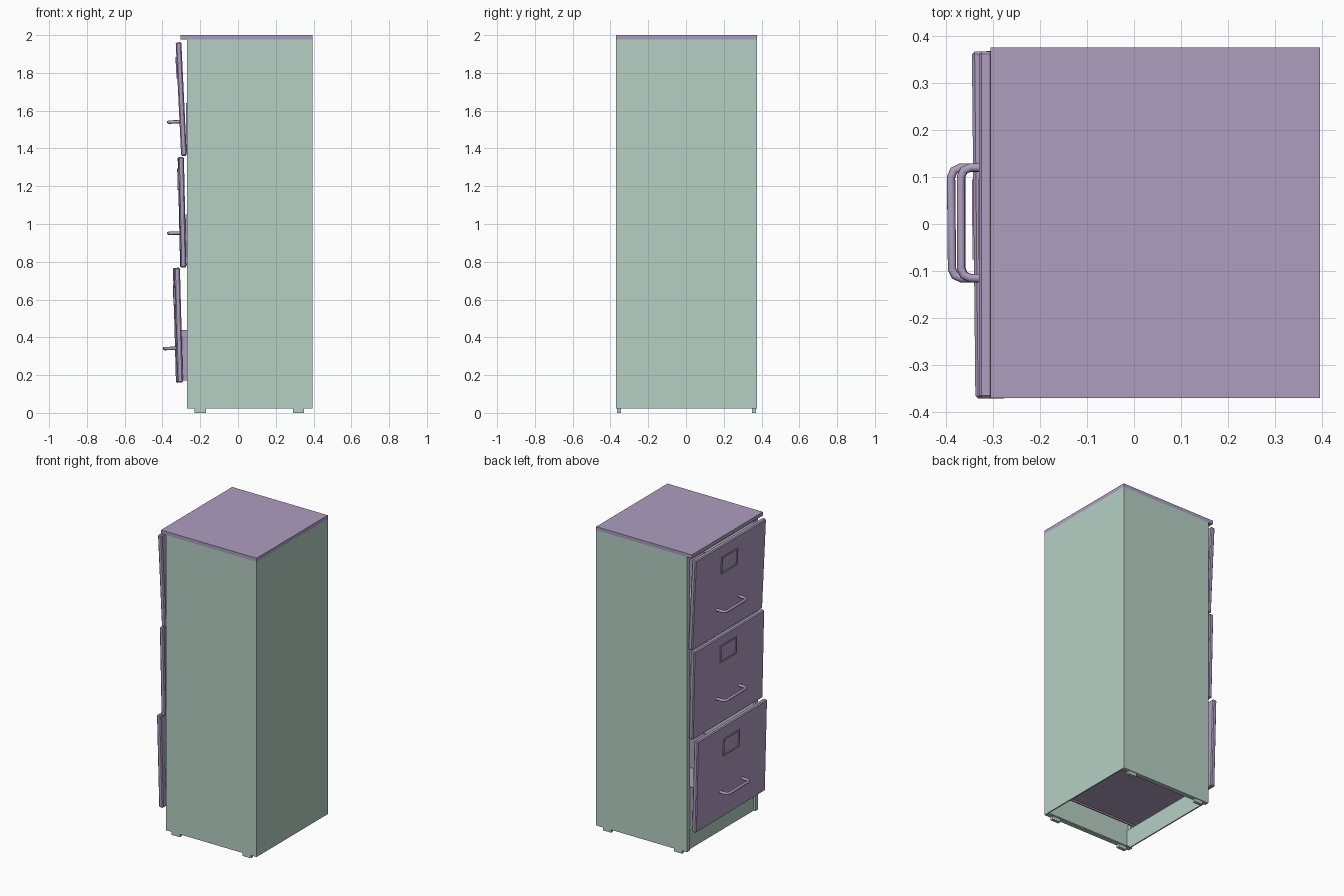
import bpy, bmesh, math
from mathutils import Matrix, Vector

if "Cube" in bpy.data.objects:
    bpy.data.objects.remove(bpy.data.objects["Cube"])


def material(name, color):
    m = bpy.data.materials.new(name)
    m.diffuse_color = color
    m.use_nodes = True
    m.node_tree.nodes["Principled BSDF"].inputs["Base Color"].default_value = m.diffuse_color
    return m


GREEN = material("pale_green", (0.46, 0.63, 0.55, 1))
PURPLE = material("dusty_purple", (0.42, 0.34, 0.52, 1))


def box(name, x, y, z, mat, bevel=0, matrix=None):
    """Box from (min, max) ranges, optionally bevelled and placed by a matrix."""
    bm = bmesh.new()
    bmesh.ops.create_cube(bm, size=1)
    for v in bm.verts:
        v.co = Vector([(r[0] + r[1]) / 2 + c * (r[1] - r[0])
                       for r, c in zip((x, y, z), v.co)])
    me = bpy.data.meshes.new(name)
    bm.to_mesh(me)
    bm.free()
    me.materials.append(mat)
    ob = bpy.data.objects.new(name, me)
    bpy.context.collection.objects.link(ob)
    if matrix:
        ob.matrix_world = matrix
    if bevel:
        mod = ob.modifiers.new("bevel", 'BEVEL')
        mod.width = bevel
        mod.segments = 1
    return ob


def tube(name, points, radius, mat, matrix):
    """Bent round bar through points."""
    cu = bpy.data.curves.new(name, 'CURVE')
    cu.dimensions = '3D'
    cu.bevel_depth = radius
    cu.bevel_resolution = 2
    cu.use_fill_caps = True
    sp = cu.splines.new('POLY')
    sp.points.add(len(points) - 1)
    for p, co in zip(sp.points, points):
        p.co = (*co, 1)
    cu.materials.append(mat)
    ob = bpy.data.objects.new(name, cu)
    bpy.context.collection.objects.link(ob)
    ob.matrix_world = matrix


# Cabinet shell: open at the bottom and at the drawer side (-x)
X0, X1, Y0, Y1, Z0, Z1, T = -0.27, 0.395, -0.37, 0.375, 0.022, 1.976, 0.008
box("side_panel_front", (X0, X1), (Y0, Y0 + T), (Z0, Z1), GREEN)
box("side_panel_rear", (X0, X1), (Y1 - T, Y1), (Z0, Z1), GREEN)
box("back_panel", (X1 - T, X1), (Y0 + T, Y1 - T), (Z0, Z1), GREEN)
box("kick_plate", (X0 + 0.012, X0 + 0.02), (Y0 + T, Y1 - T), (Z0, 0.15), GREEN)
box("top_panel", (-0.305, X1), (Y0, Y1), (Z1, 2.0), PURPLE)

# Front posts, rails and bottom rim
for n, (a, b) in enumerate([(Y0 + T, Y0 + 0.03), (Y1 - 0.03, Y1 - T)]):
    box(f"front_post_{n}", (X0, X0 + 0.012), (a, b), (Z0, Z1), GREEN)
    box(f"bottom_rim_{n}", (X0 + 0.012, X1 - T), (a, b), (Z0, Z0 + 0.008), GREEN)
for n, z in enumerate([0.765, 1.355, 1.955]):
    box(f"front_rail_{n}", (X0 + 0.001, X0 + 0.02),
        (Y0 + 0.03, Y1 - 0.03), (z - 0.01, z + 0.02), GREEN)

# Feet
for x in (-0.2, 0.32):
    for y in (Y0 + 0.015, Y1 - 0.015):
        box("foot", (x - 0.03, x + 0.03), (y - 0.01, y + 0.01), (0, Z0), GREEN)

# Drawers: (name, bottom z, top z, front x at bottom, front x at top, yaw)
DRAWERS = [("bottom", 0.16, 0.768, -0.325, -0.341, 0.010),
           ("middle", 0.77, 1.355, -0.305, -0.318, 0.004),
           ("top", 1.36, 1.962, -0.301, -0.330, 0.0)]
for name, z0, z1, xb, xt, yaw in DRAWERS:
    tilt = math.atan2(xt - xb, z1 - z0)
    m = (Matrix.Translation((xb, 0, z0)) @ Matrix.Rotation(yaw, 4, 'Z')
         @ Matrix.Rotation(tilt, 4, 'Y'))
    h = z1 - z0
    # Leaning front panel with chamfered edges
    box(name + "_drawer_front", (0, 0.03), (-0.371, 0.367), (0, h), PURPLE, 0.006, m)
    # Handle
    hz, r = 0.182, 0.009
    hx = -0.058
    pts = [(0.005, -0.115, hz), (hx + 0.02, -0.115, hz), (hx + 0.006, -0.109, hz),
           (hx, -0.095, hz)]
    pts += [(x, 0.005 - y, z) for x, y, z in reversed(pts)]
    tube(name + "_drawer_handle", pts, r, PURPLE, m)
    # Label holder frame
    lz0, lz1, lw, t = 0.41, 0.525, 0.085, 0.009
    cy = 0.01
    for a, b, c, d in [(-lw, lw, lz0, lz0 + t), (-lw, lw, lz1 - t, lz1),
                       (-lw, -lw + t, lz0 + t, lz1 - t), (lw - t, lw, lz0 + t, lz1 - t)]:
        box(name + "_label_frame", (-0.005, 0.003), (cy + a, cy + b), (c, d),
            PURPLE, 0, m)
    # Open tray behind the panel
    xa, xe, ya, ye, za, zb, w = xb + 0.026, 0.35, -0.335, 0.34, z0 + 0.012, z0 + 0.28, 0.008
    box(name + "_drawer_side_front", (xa, xe), (ya, ya + w), (za, zb), PURPLE)
    box(name + "_drawer_side_rear", (xa, xe), (ye - w, ye), (za, zb), PURPLE)
    box(name + "_drawer_back", (xe - w, xe), (ya + w, ye - w), (za, zb), PURPLE)
    box(name + "_drawer_floor", (xa, xe - w), (ya + w, ye - w), (za + 0.01, za + 0.018), PURPLE)
